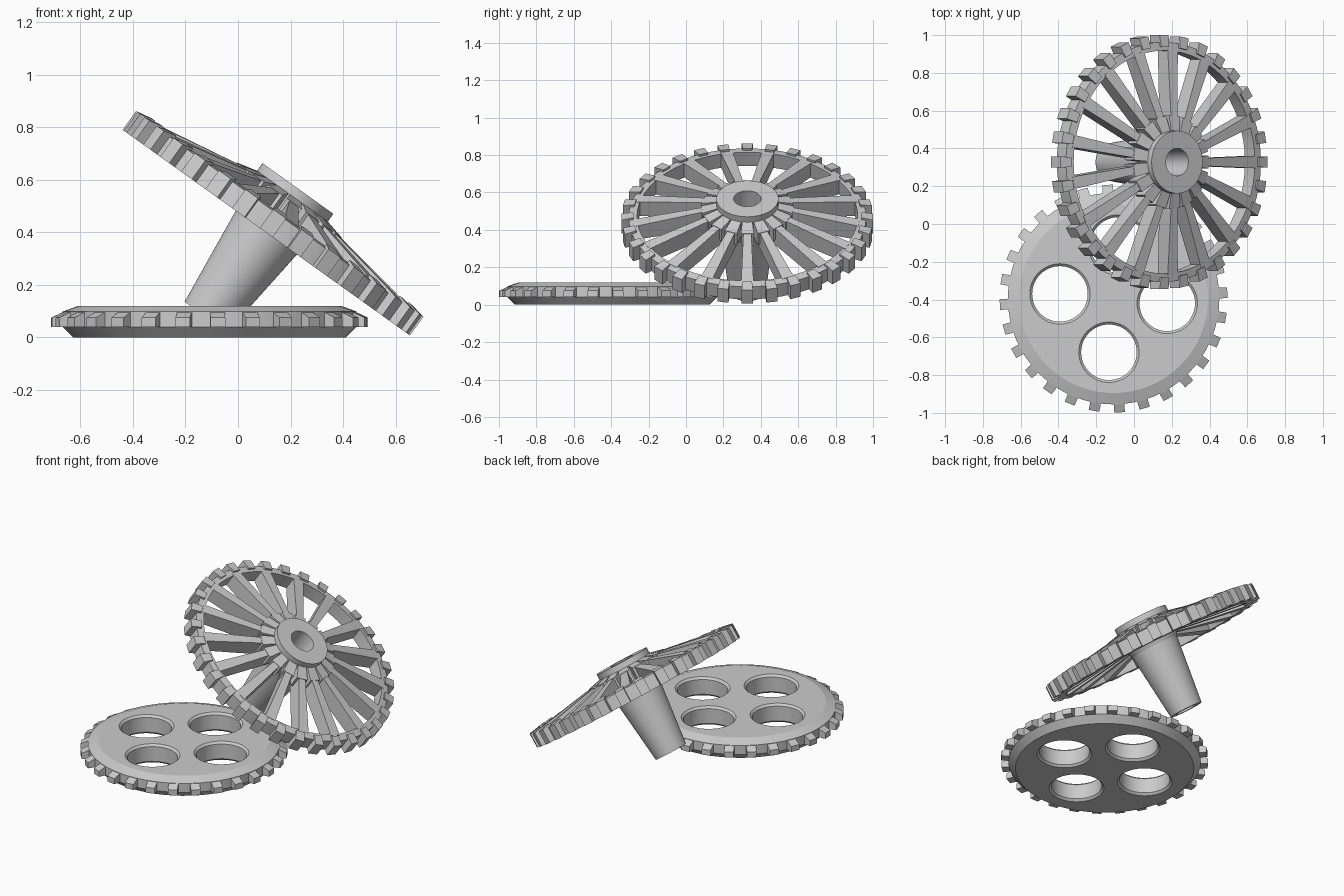
import bpy, bmesh
from math import sin, cos, pi, radians
from mathutils import Matrix

if "Cube" in bpy.data.objects:
    bpy.data.objects.remove(bpy.data.objects["Cube"])

WHEEL = Matrix.Translation((0.134, 0.328, 0.435)) @ Matrix.Rotation(radians(35.6), 4, 'Y')
DISC = Matrix.Translation((-0.108, -0.395, 0))
SPOKES = 17


def finish(name, bm, mat, smooth=True):
    bmesh.ops.recalc_face_normals(bm, faces=bm.faces)
    me = bpy.data.meshes.new(name)
    bm.to_mesh(me)
    bm.free()
    ob = bpy.data.objects.new(name, me)
    bpy.context.collection.objects.link(ob)
    ob.matrix_world = mat
    bpy.ops.object.select_all(action='DESELECT')
    ob.select_set(True)
    bpy.context.view_layer.objects.active = ob
    if smooth:
        bpy.ops.object.shade_smooth_by_angle(angle=radians(12))
    return ob


def lathe(name, prof, mat, ring=False, n=64):
    """Revolve (r, z) points about z; ring joins last point to first, else ends are capped."""
    bm = bmesh.new()
    loops = [[bm.verts.new((r * cos(2 * pi * i / n), r * sin(2 * pi * i / n), z))
              for i in range(n)] for r, z in prof]
    pairs = list(zip(loops, loops[1:]))
    if ring:
        pairs.append((loops[-1], loops[0]))
    else:
        bm.faces.new(loops[0])
        bm.faces.new(loops[-1])
    for a, b in pairs:
        for i in range(n):
            j = (i + 1) % n
            bm.faces.new((a[i], a[j], b[j], b[i]))
    return finish(name, bm, mat)


def radial_bars(name, count, phase, inner, outer, mat):
    """Tapered blocks around z; each end is (radius, width, low z, high z)."""
    bm = bmesh.new()
    for k in range(count):
        rot = Matrix.Rotation(radians(phase) + 2 * pi * k / count, 4, 'Z')
        cube = bmesh.ops.create_cube(bm, size=2)['verts']
        for v in cube:
            r, w, lo, hi = outer if v.co.x > 0 else inner
            v.co = (r, v.co.y * w / 2, hi if v.co.z > 0 else lo)
        bmesh.ops.transform(bm, matrix=rot, verts=cube)
    return finish(name, bm, mat, smooth=False)


# Flat gear disc with bevelled rims and four round openings
disc = lathe("flat_gear_disc", [(0.52, 0), (0.56, 0.04), (0.56, 0.098), (0.50, 0.12)], DISC)
for k in range(4):
    a = radians(-5 + 90 * k)
    at = DISC @ Matrix.Translation((0.285 * cos(a), 0.285 * sin(a), 0))
    cutter = lathe("hole_cutter", [(0.175, -0.015), (0.147, 0.013), (0.147, 0.107), (0.175, 0.135)], at, n=48)
    cutter.hide_render = True
    mod = disc.modifiers.new("hole", 'BOOLEAN')
    mod.object = cutter
    mod.solver = 'EXACT'
    bpy.context.view_layer.objects.active = disc
    bpy.ops.object.modifier_apply(modifier=mod.name)
    bpy.data.objects.remove(cutter)

# Keep the flat disc faces crisp after the cuts
for o in bpy.context.selected_objects:
    o.select_set(False)
disc.select_set(True)
bpy.context.view_layer.objects.active = disc
bpy.ops.object.shade_smooth_by_angle(angle=radians(12))

# Flat gear teeth, sloping down outwards
radial_bars("flat_gear_teeth", 28, 3, (0.54, 0.058, 0.04, 0.104), (0.603, 0.056, 0.04, 0.075), DISC)

# Tilted wheel: rim, teeth, spokes
lathe("wheel_rim", [(0.59, -0.045), (0.635, -0.045), (0.635, 0.038), (0.59, 0.045)], WHEEL, ring=True)
radial_bars("wheel_teeth", 32, 0, (0.61, 0.05, -0.045, 0.055), (0.673, 0.06, -0.045, 0.043), WHEEL)
radial_bars("wheel_spokes", SPOKES, 0, (0.14, 0.036, 0.01, 0.122), (0.60, 0.066, -0.045, 0.045), WHEEL)
radial_bars("hub_blocks", SPOKES, 0, (0.14, 0.05, 0.03, 0.132), (0.245, 0.07, 0.03, 0.107), WHEEL)

# Hub and tapering hollow shaft in one revolved profile
lathe("hub_and_shaft", [(0.067, -0.44), (0.10, -0.44), (0.145, -0.03), (0.166, 0.03),
                        (0.166, 0.162), (0.073, 0.162)], WHEEL, ring=True)
